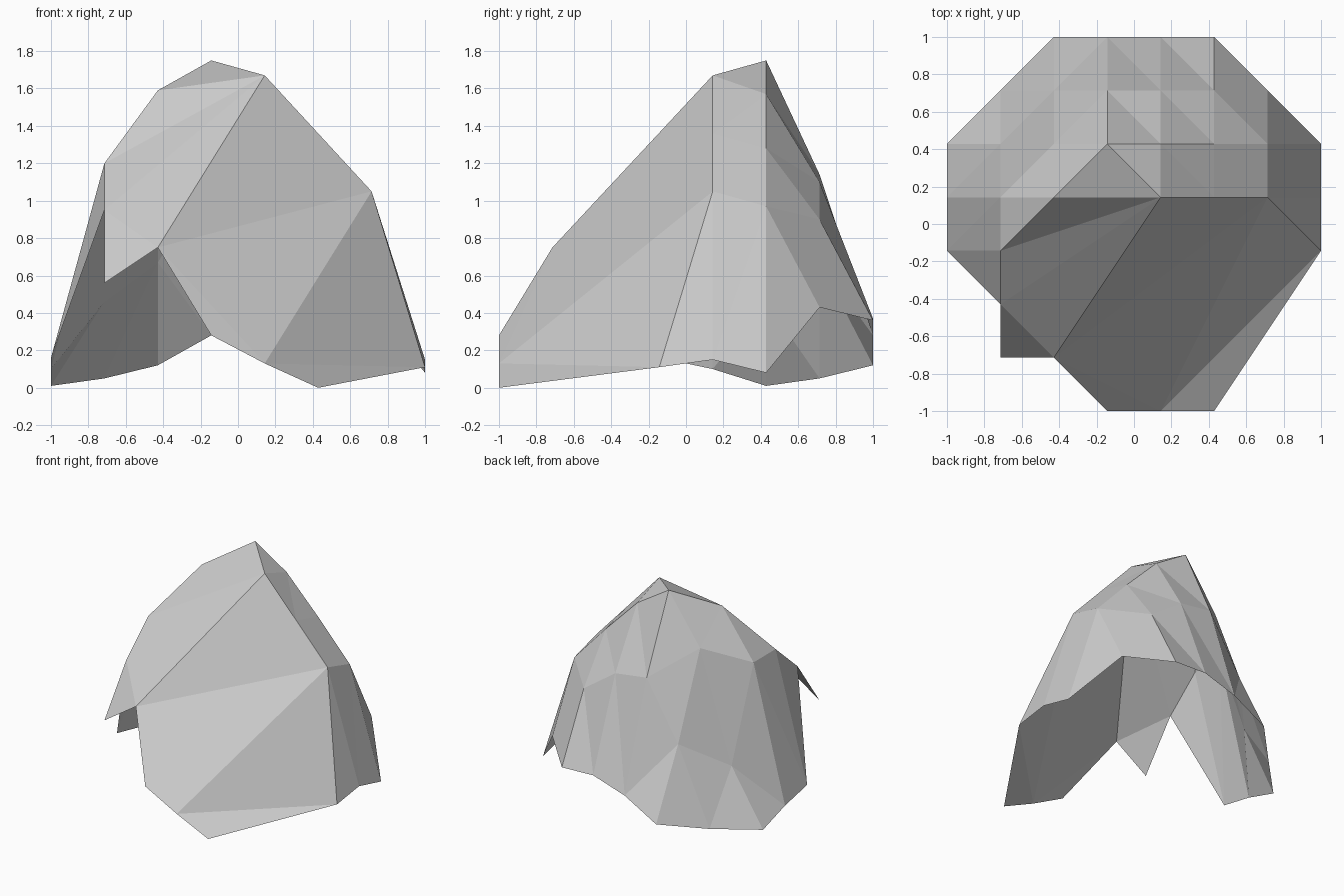
import bpy
import bmesh

default_cube = bpy.data.objects.get("Cube")
if default_cube:
    bpy.data.objects.remove(default_cube, do_unlink=True)

# Stone grey material
stone = bpy.data.materials.new("stone_grey")
stone.use_nodes = True
stone_colour = (0.6, 0.6, 0.6, 1)
stone.diffuse_color = stone_colour
for node in stone.node_tree.nodes:
    if node.type == "BSDF_PRINCIPLED":
        node.inputs["Base Color"].default_value = stone_colour
        node.inputs["Roughness"].default_value = 0.8

# Heights on an even grid, front row first; gaps are spanned by broad facets
GAP = None
SIZE = 8
heights = [
    [GAP, GAP, GAP, .28, .13, 0, GAP, GAP],
    [GAP, .56, .75, GAP, GAP, GAP, GAP, GAP],
    [GAP, .95, GAP, GAP, GAP, GAP, GAP, GAP],
    [.16, 1.2, GAP, GAP, GAP, GAP, GAP, .11],
    [.1, 1.2, 1.59, GAP, 1.67, 1.36, 1.05, .15],
    [.01, .46, 1.35, 1.75, 1.57, 1.28, .97, .08],
    [GAP, .05, .67, 1.14, 1.1, .9, .43, GAP],
    [GAP, GAP, .12, .28, .37, .36, GAP, GAP],
]

bm = bmesh.new()
points = {}
for row, line in enumerate(heights):
    for col, z in enumerate(line):
        if z is not GAP:
            x, y = (2 * k / (SIZE - 1) - 1 for k in (col, row))
            points[col, row] = bm.verts.new((x, y, z))


def facet(*corners):
    bm.faces.new([points[c] for c in corners])


# Small facets: split each full cell along the slope, trim cells missing a corner
for row in range(SIZE - 1):
    for col in range(SIZE - 1):
        a, b = (col, row), (col + 1, row)
        c, d = (col + 1, row + 1), (col, row + 1)
        present = [p for p in (a, b, c, d) if p in points]
        if len(present) == 3:
            facet(*present)
        elif len(present) == 4 and col < 3:
            facet(a, b, c)
            facet(a, c, d)
        elif len(present) == 4:
            facet(a, b, d)
            facet(b, c, d)

# Broad front facets, named by their corners
peak, summit, shoulder = (3, 5), (4, 4), (2, 4)
left_ridge, left_mid = (6, 4), (5, 4)
right_ridge, right_edge, brow = (1, 3), (1, 2), (2, 1)
toe_right, toe_mid, toe_left = (3, 0), (4, 0), (5, 0)
left_rim = (7, 3)

facet(shoulder, summit, peak)
facet(right_ridge, summit, shoulder)
facet(right_ridge, right_edge, summit)
facet(right_edge, brow, summit)
facet(brow, left_mid, summit)
facet(brow, left_ridge, left_mid)
facet(brow, toe_mid, left_ridge)
facet(brow, toe_right, toe_mid)
facet(toe_mid, left_rim, left_ridge)
facet(toe_mid, toe_left, left_rim)

# Open faceted rock shell, flat shaded
mesh = bpy.data.meshes.new("rock_shell")
bm.to_mesh(mesh)
bm.free()
mesh.materials.append(stone)
rock = bpy.data.objects.new("rock_shell", mesh)
bpy.context.scene.collection.objects.link(rock)
